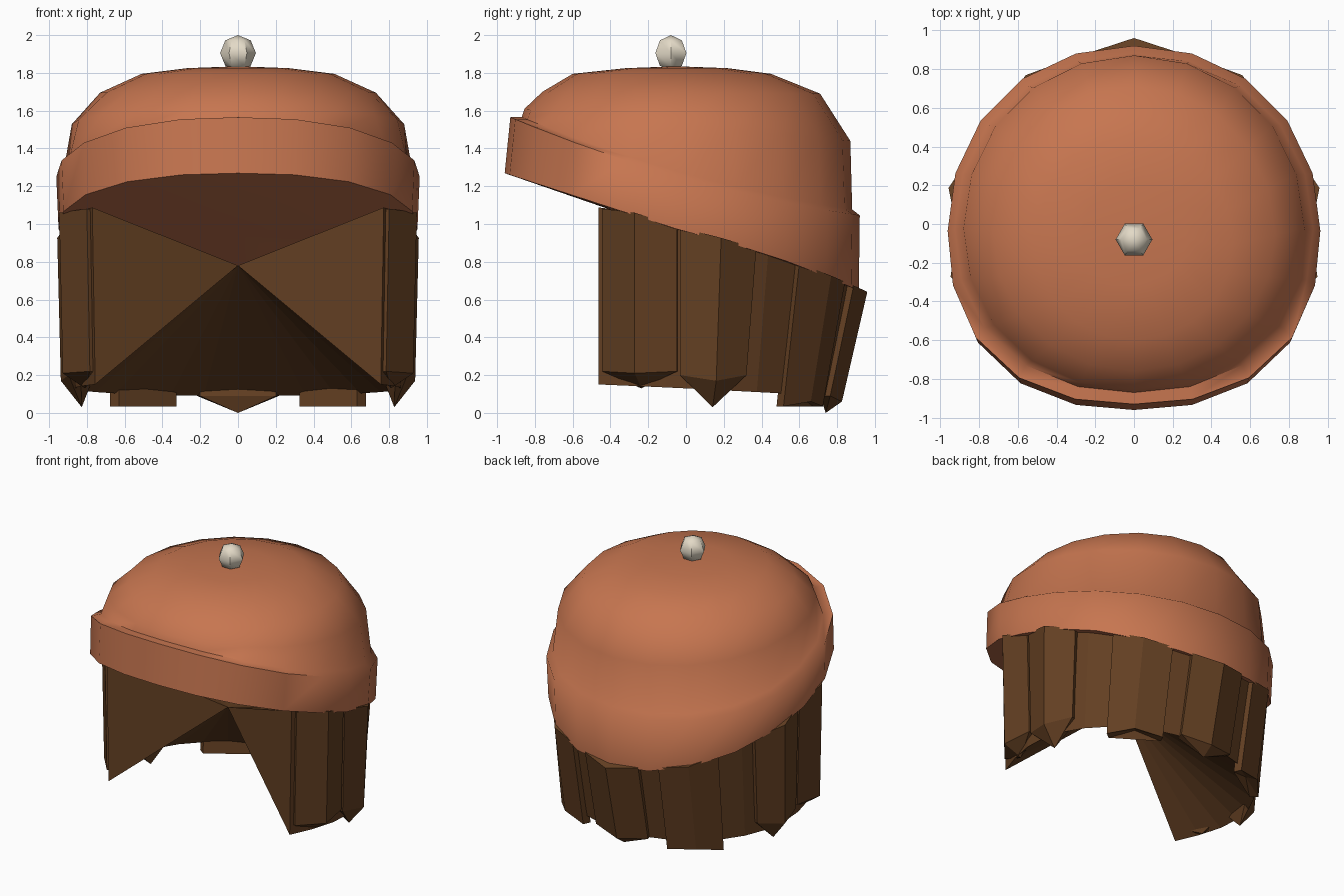
import bpy, bmesh, math
from math import sin, cos, radians

if "Cube" in bpy.data.objects:
    bpy.data.objects.remove(bpy.data.objects["Cube"])


def material(name, rgb):
    m = bpy.data.materials.new(name)
    m.diffuse_color = (*rgb, 1)
    m.use_nodes = True
    m.node_tree.nodes["Principled BSDF"].inputs["Base Color"].default_value = m.diffuse_color
    return m


KNIT = material("terracotta knit", (0.57, 0.18, 0.08))
BROWN = material("brown hair", (0.125, 0.05, 0.016))
CREAM = material("cream", (0.77, 0.70, 0.57))


def finish(bm, name, mat, angle=None):
    bmesh.ops.recalc_face_normals(bm, faces=bm.faces[:])
    me = bpy.data.meshes.new(name)
    bm.to_mesh(me)
    bm.free()
    me.materials.append(mat)
    ob = bpy.data.objects.new(name, me)
    bpy.context.collection.objects.link(ob)
    if angle:
        bpy.ops.object.select_all(action='DESELECT')
        ob.select_set(True)
        bpy.context.view_layer.objects.active = ob
        bpy.ops.object.shade_smooth_by_angle(angle=radians(angle))
    return ob


# tilted heights of the cap: lower rim and the top of the folded band
def rim_z(y):
    return 0.957 - 0.325 * y if y < 0 else 0.957 - 0.22 * y - 0.13 * y * y


def band_z(y):
    return 1.24 - 0.28 * y + 0.075 * y * y


def slope(z0, z1, y0, y1):
    return lambda y: z0 + (z1 - z0) * (y - y0) / (y1 - y0)


# cap: stacked tilted rings (half width, front y, back y, squareness, height rule)
SIDES = 20
rings = [
    (0.95, -0.96, 0.915, 2.35, rim_z),
    (0.962, -0.93, 0.92, 2.35, band_z),
    (0.925, -0.87, 0.88, 2.2, lambda y: band_z(y) + 0.025),
    (0.88, -0.855, 0.87, 2.1, slope(1.61, 1.44, -0.855, 0.87)),
    (0.73, -0.76, 0.71, 2, slope(1.70, 1.69, -0.76, 0.71)),
    (0.51, -0.60, 0.45, 2, lambda y: 1.795),
    (0.27, -0.32, 0.22, 2, lambda y: 1.825),
]
bm = bmesh.new()
loops = []
for rx, y0, y1, power, height in rings:
    loop = []
    mid = (y0 + y1) / 2 - 0.03
    for i in range(SIDES):
        a = 2 * math.pi * i / SIDES
        c, s = cos(a), sin(a)
        p = power if s < 0 else 2 + (power - 2) * 0.3
        k = (abs(c) ** p + abs(s) ** p) ** (-1 / p)
        y = mid + k * s * ((y1 - mid) if s > 0 else (mid - y0))
        loop.append(bm.verts.new((rx * k * c, y, height(y))))
    loops.append(loop)
for lo, hi in zip(loops, loops[1:]):
    for i in range(SIDES):
        j = (i + 1) % SIDES
        bm.faces.new((lo[i], lo[j], hi[j], hi[i]))
crown = bm.verts.new((0, -0.05, 1.835))
under = bm.verts.new((0, -0.02, 0.945))
for i in range(SIDES):
    j = (i + 1) % SIDES
    bm.faces.new((loops[-1][i], loops[-1][j], crown))
    bm.faces.new((loops[0][j], loops[0][i], under))
finish(bm, "cap", KNIT, 66)


# hair outline: the lower end leans inward towards the back
def hair_point(deg, r, z=None):
    x, y = r * cos(radians(deg)), r * sin(radians(deg))
    if z is None:
        return (x, y, rim_z(y) + (0.015 if y > -0.35 else -0.02))
    return (x * 0.98, y * (0.86 if y > 0 else 1), z)


# hair body: open arc whose whole border closes to one inner point
bm = bmesh.new()
STEPS = 20
top, low = [], []
for i in range(STEPS + 1):
    d = -31 + 242 * i / STEPS
    r = 0.90 if i in (0, STEPS) else 0.885
    top.append(bm.verts.new(hair_point(d, r)))
    low.append(bm.verts.new(hair_point(d, r, 0.13 - 0.04 * sin(radians(d)))))
inner = bm.verts.new((0, -0.12, 0.78))
for i in range(STEPS):
    bm.faces.new((low[i], low[i + 1], top[i + 1], top[i]))
    bm.faces.new((top[i], top[i + 1], inner))
    bm.faces.new((low[i + 1], low[i], inner))
bm.faces.new((low[0], top[0], inner))
bm.faces.new((top[-1], low[-1], inner))
finish(bm, "hair_body", BROWN)


# locks: wide two-faced strands with a ridge, closed below to a point
def lock(name, deg, half, ridge, edge_z, ridge_z, tip_z):
    bm = bmesh.new()
    section = [(-half, 0.85), (-half, 0.915), (0, ridge), (half, 0.915), (half, 0.85)]
    t = [bm.verts.new(hair_point(deg + o, r)) for o, r in section]
    b = [bm.verts.new(hair_point(deg + o, r, edge_z if o else ridge_z)) for o, r in section]
    tip = bm.verts.new(hair_point(deg, 0.86, tip_z))
    n = len(section)
    for i in range(n):
        j = (i + 1) % n
        bm.faces.new((b[i], b[j], t[j], t[i]))
        bm.faces.new((b[j], b[i], tip))
    bm.faces.new(t)
    finish(bm, name, BROWN)


for part, deg, *shape in [("front", -16, 13, 0.985, 0.22, 0.21, 0.13),
                          ("middle", 11, 13, 0.975, 0.2, 0.17, 0.03),
                          ("rear", 54, 13, 0.95, 0.035, 0.06, 0.09)]:
    lock(f"right_{part}_lock", deg, *shape)
    lock(f"left_{part}_lock", 180 - deg, *shape)
lock("back_lock", 90, 14, 0.96, 0.09, 0.06, 0.0)

# button on the crown
bm = bmesh.new()
bmesh.ops.create_uvsphere(bm, u_segments=6, v_segments=4, radius=0.095)
for v in bm.verts:
    v.co = (v.co.y, -v.co.x, v.co.z)
bmesh.ops.translate(bm, verts=bm.verts[:], vec=(0, -0.08, 1.905))
finish(bm, "button", CREAM, 50)
